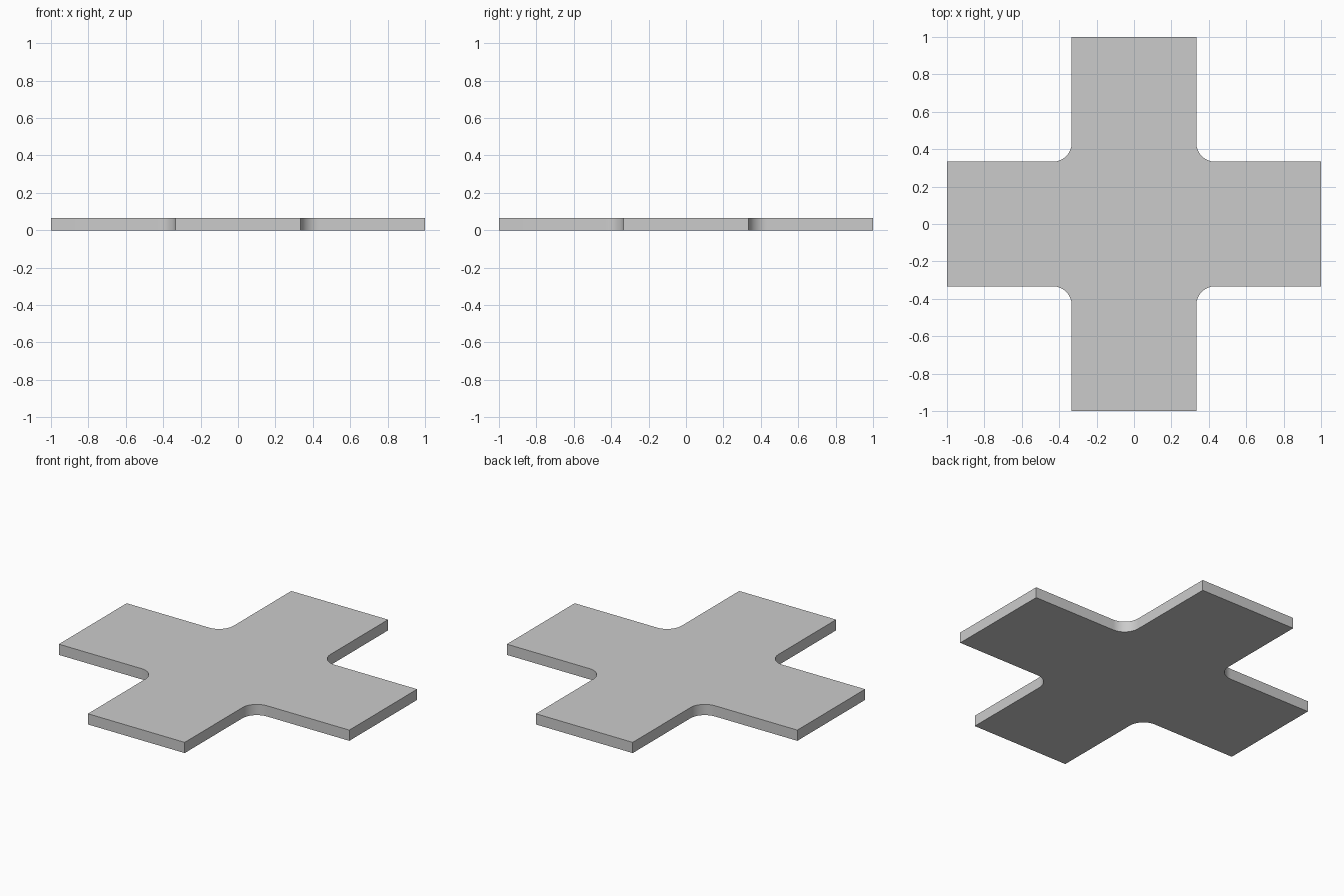
import bpy, bmesh
from math import sin, cos, pi, radians

if "Cube" in bpy.data.objects:
    bpy.data.objects.remove(bpy.data.objects["Cube"])

HALF_WIDTH = 1 / 3
FILLET = 0.1
THICKNESS = 1 / 15
STEPS = 16

# One arm end plus the rounded inner corner that follows it
w, c = HALF_WIDTH, HALF_WIDTH + FILLET
arm = [(1, -w), (1, w)]
for i in range(STEPS + 1):
    a = 1.5 * pi - 0.5 * pi * i / STEPS
    arm.append((c + FILLET * cos(a), c + FILLET * sin(a)))

# Repeat the arm by quarter turns to close the cross outline
outline = []
for _ in range(4):
    outline += arm
    arm = [(-y, x) for x, y in arm]

# Extrude the outline into a flat plate
bm = bmesh.new()
base = bm.faces.new([bm.verts.new((x, y, 0)) for x, y in outline])
top = bmesh.ops.extrude_face_region(bm, geom=[base], use_keep_orig=True)
verts = [v for v in top["geom"] if isinstance(v, bmesh.types.BMVert)]
bmesh.ops.translate(bm, verts=verts, vec=(0, 0, THICKNESS))
bmesh.ops.recalc_face_normals(bm, faces=bm.faces)
mesh = bpy.data.meshes.new("cross_plate")
bm.to_mesh(mesh)
bm.free()

plate = bpy.data.objects.new("cross_plate", mesh)
bpy.context.collection.objects.link(plate)

# Smooth the rounded corners, keep the rims sharp
bpy.context.view_layer.objects.active = plate
plate.select_set(True)
bpy.ops.object.shade_smooth_by_angle(angle=radians(30))
